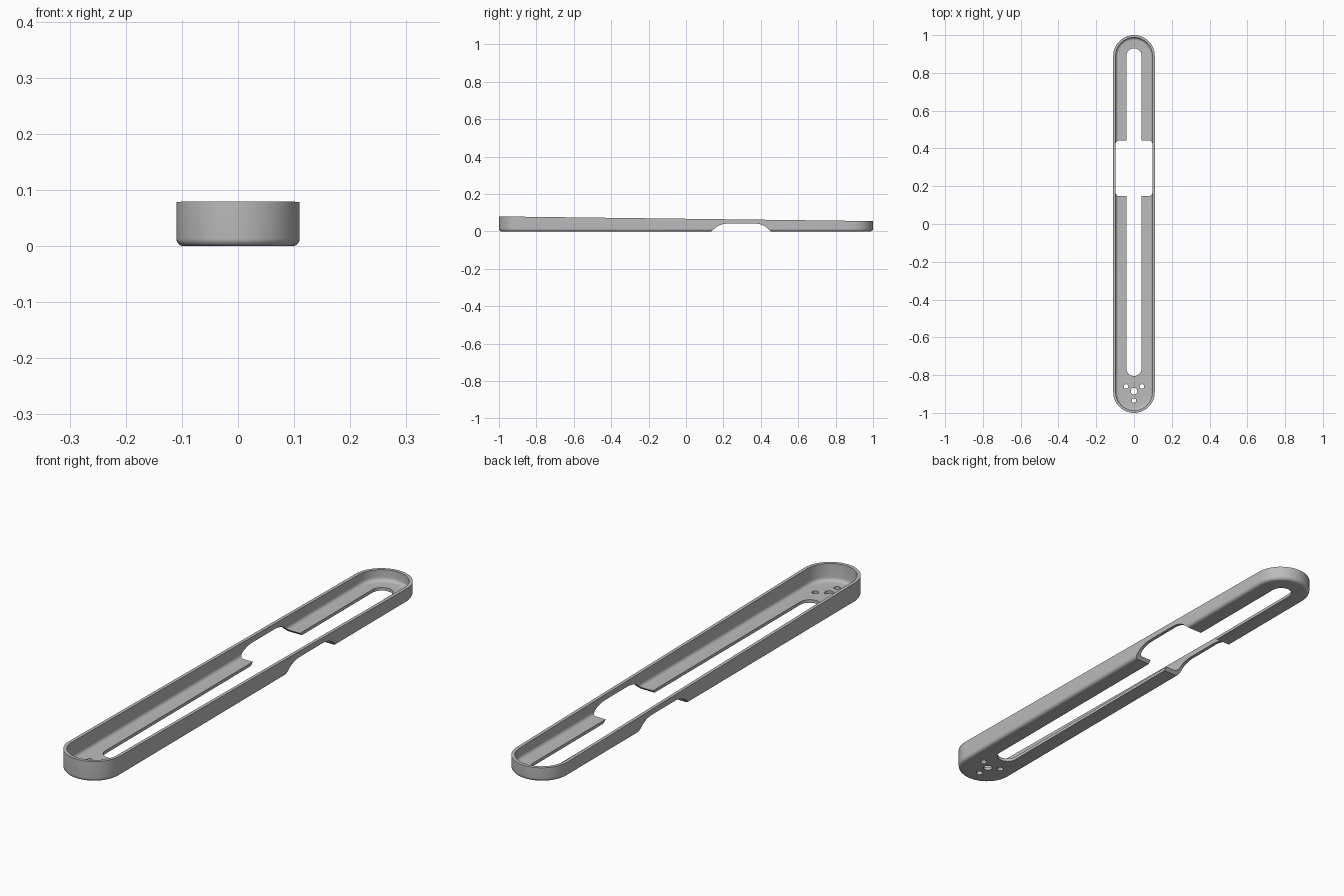
import bpy, bmesh, math
from mathutils import Matrix

if "Cube" in bpy.data.objects:
    bpy.data.objects.remove(bpy.data.objects["Cube"])

R, HALF, WALL, FLOOR = 0.11, 1.0, 0.013, 0.012
FILLET = 0.014

grey = bpy.data.materials.new("plain grey")
grey.use_nodes = True
grey.diffuse_color = (0.5, 0.5, 0.5, 1)
grey.node_tree.nodes["Principled BSDF"].inputs["Base Color"].default_value = (0.5, 0.5, 0.5, 1)


def rim_height(y):
    return 0.0675 - 0.0125 * y


def stadium(radius, y0, y1, n=28):
    """Outline of a slot whose round ends touch y0 and y1."""
    pts = []
    for cy, start in ((y1 - radius, 0), (y0 + radius, math.pi)):
        for i in range(n + 1):
            a = start + math.pi * i / n
            pts.append((radius * math.cos(a), cy + radius * math.sin(a)))
    return pts


def loft(name, rings):
    """Skin a closed solid through rings of equal point count."""
    bm = bmesh.new()
    loops = [[bm.verts.new(p) for p in ring] for ring in rings]
    n = len(loops[0])
    for a, b in zip(loops, loops[1:]):
        for i in range(n):
            j = (i + 1) % n
            bm.faces.new((a[i], a[j], b[j], b[i]))
    bm.faces.new(loops[0][::-1])
    bm.faces.new(loops[-1])
    bmesh.ops.recalc_face_normals(bm, faces=bm.faces)
    mesh = bpy.data.meshes.new(name)
    bm.to_mesh(mesh)
    bm.free()
    mesh.materials.append(grey)
    obj = bpy.data.objects.new(name, mesh)
    bpy.context.collection.objects.link(obj)
    return obj


def tray_ring(inset, z=None):
    pts = stadium(R - inset, -HALF + inset, HALF - inset)
    return [(x, y, rim_height(y) if z is None else z) for x, y in pts]


# Tray section: rounded underside, outer wall, sloping rim, inner wall, rounded floor edge
quarter = [math.pi / 2 * i / 6 for i in range(7)]
rings = [tray_ring(FILLET * (1 - math.sin(a)), FILLET * (1 - math.cos(a))) for a in quarter]
rings += [tray_ring(0), tray_ring(WALL)]
rings += [tray_ring(WALL + FILLET * (1 - math.cos(a)), FLOOR + FILLET * (1 - math.sin(a)))
          for a in quarter]
tray = loft("tray", rings)


def prism(name, outline):
    return loft(name, [[(x, y, z) for x, y in outline] for z in (-0.05, 0.2)])


# Long slot and the four screw holes
cutters = [prism("slot_cutter", stadium(0.04, -0.805, 0.93, 16))]
for x, y, r in ((-0.042, -0.86, 0.012), (0.042, -0.86, 0.012), (0, -0.885, 0.017), (0, -0.935, 0.012)):
    cutters.append(prism("hole_cutter", [(x + r * math.cos(k * math.pi / 12),
                                          y + r * math.sin(k * math.pi / 12)) for k in range(24)]))

# Arched notch across the underside
side = [(0.16, -0.02), (0.158, 0.0), (0.153, 0.006), (0.146, 0.012), (0.137, 0.02),
        (0.124, 0.029), (0.108, 0.036), (0.092, 0.04), (0.075, 0.042)]
arch = side + [(-y, z) for y, z in reversed(side)]
cutters.append(loft("notch_cutter", [[(x, 0.295 + y, z) for y, z in arch] for x in (-0.2, 0.2)]))

bpy.ops.object.select_all(action="DESELECT")
bpy.context.view_layer.objects.active = tray
tray.select_set(True)
for cutter in cutters:
    cutter.hide_render = True
    mod = tray.modifiers.new("cut", "BOOLEAN")
    mod.operation, mod.solver, mod.object = "DIFFERENCE", "EXACT", cutter
    bpy.ops.object.modifier_apply(modifier=mod.name)
    bpy.data.objects.remove(cutter)

bpy.ops.object.shade_smooth_by_angle(angle=math.radians(30))
